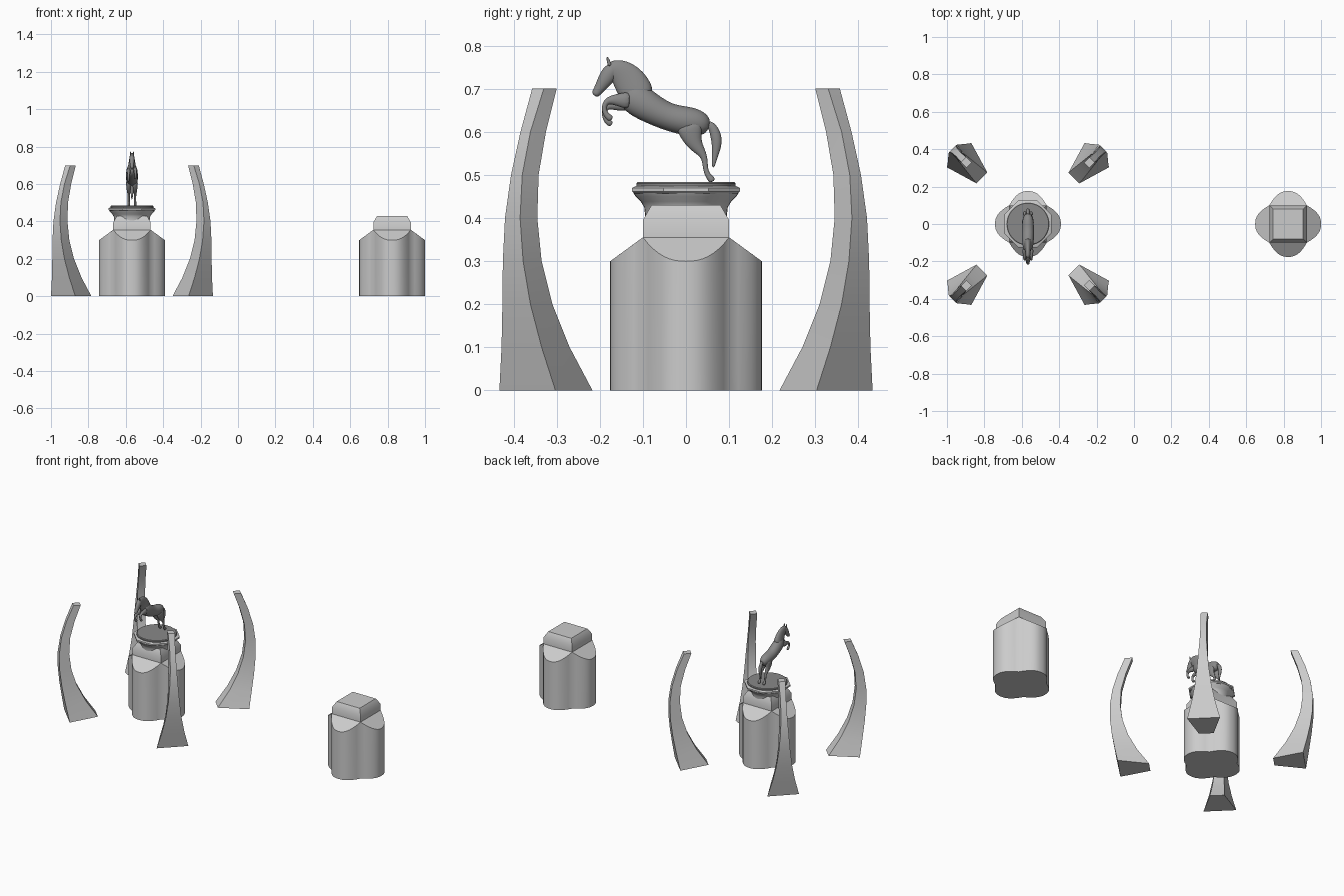
import bpy, bmesh, math
from mathutils import Vector

cube = bpy.data.objects.get("Cube")
if cube:
    bpy.data.objects.remove(cube)

STATUE_X, BARE_X = -0.567, 0.824


def material(name, value):
    m = bpy.data.materials.new(name)
    m.use_nodes = True
    m.diffuse_color = (value, value, value, 1)
    m.node_tree.nodes["Principled BSDF"].inputs["Base Color"].default_value = (value, value, value, 1)
    return m


stone = material("light stone", 0.6)
bronze = material("dark grey", 0.25)


def loft(name, rings, mat, angle=35, subdivide=0):
    """Skin a list of closed rings, cap both ends and shade it."""
    bm = bmesh.new()
    loops = [[bm.verts.new(p) for p in ring] for ring in rings]
    for a, b in zip(loops, loops[1:]):
        for i in range(len(a)):
            j = (i + 1) % len(a)
            bm.faces.new((a[i], a[j], b[j], b[i]))
    bm.faces.new(loops[0][::-1])
    bm.faces.new(loops[-1])
    bmesh.ops.recalc_face_normals(bm, faces=bm.faces)
    mesh = bpy.data.meshes.new(name)
    bm.to_mesh(mesh)
    bm.free()
    obj = bpy.data.objects.new(name, mesh)
    bpy.context.collection.objects.link(obj)
    mesh.materials.append(mat)
    if subdivide:
        obj.modifiers.new("smooth", 'SUBSURF').levels = subdivide
        obj.modifiers["smooth"].render_levels = subdivide
    bpy.ops.object.select_all(action='DESELECT')
    obj.select_set(True)
    bpy.context.view_layer.objects.active = obj
    bpy.ops.object.shade_smooth_by_angle(angle=math.radians(angle))
    return obj


def polygon(x, radius, z, sides, turn=0.0):
    return [(x + radius * math.cos(turn + math.tau * i / sides),
             radius * math.sin(turn + math.tau * i / sides), z) for i in range(sides)]


def square(x, half, z):
    return [(x + sx * half, sy * half, z) for sx, sy in ((1, 1), (-1, 1), (-1, -1), (1, -1))]


# Curved pillars: height, outer, outer corner offset, inner, inner corner offset
PILLAR = [(0, .433, .303, .217, .275), (.1, .428, .335, .270, .318), (.2, .426, .361, .310, .350),
          (.3, .425, .378, .335, .370), (.4, .420, .385, .345, .378), (.5, .406, .380, .342, .373),
          (.6, .384, .361, .325, .354), (.7, .357, .330, .300, .328)]


def pillar(name, sx, sy):
    rings = []
    for z, out, out2, inn, inn2 in PILLAR:
        corners = ((out, out2), (out2, out), (inn, inn2), (inn2, inn))
        rings.append([(STATUE_X + sx * a, sy * b, z) for a, b in corners])
    loft(name, rings, stone)


for side, sx in (("left", 1), ("right", -1)):
    for end, sy in (("front", -1), ("back", 1)):
        pillar(f"{end}_{side}_pillar", sx, sy)


# Four-lobed pedestal with sloping lobe tops and a chamfered block
def pedestal(name, x):
    plan, steps = [], 16
    for quarter in range(4):
        c, s = math.cos(quarter * math.pi / 2), math.sin(quarter * math.pi / 2)
        for i in range(steps):
            t = 2 * i / steps - 1
            u, v = 0.1 + 0.076 * (1 - abs(t) ** 2.4), 0.1 * t
            plan.append((x + u * c - v * s, u * s + v * c, u))
    base = [(px, py, 0) for px, py, u in plan]
    top = [(px, py, 0.355 - 0.73 * (u - 0.1)) for px, py, u in plan]
    inner = []
    for px, py, u in plan:
        k = 0.1 / max(abs(px - x), abs(py))
        inner.append((x + (px - x) * k, py * k, 0.3551))
    loft(name + "_body", [base, top, inner], stone)
    loft(name + "_block", [square(x, .1, .35), square(x, .1, .395), square(x, .08, .43)], stone)


pedestal("statue_pedestal", STATUE_X)
pedestal("bare_pedestal", BARE_X)

# Flared neck, eight-sided cap and round plinth disc
loft("flared_neck", [polygon(STATUE_X, r, z, 40) for r, z in
     ((.096, .36), (.094, .40), (.097, .425), (.105, .438), (.117, .450), (.122, .458))], stone)
loft("cap", [polygon(STATUE_X, r, z, 8, math.pi / 8) for r, z in
     ((.128, .456), (.135, .461), (.135, .470), (.126, .474))], stone)
loft("plinth_disc", [polygon(STATUE_X, r, z, 48) for r, z in
     ((.115, .472), (.115, .480), (.111, .484))], bronze)


# Horse parts are tubes through (y, z, radius in profile, half width)
def tube(name, points, x=0.0, sides=10):
    rings = []
    for i, (y, z, r, w) in enumerate(points):
        a, b = points[max(i - 1, 0)], points[min(i + 1, len(points) - 1)]
        d = Vector((0, b[0] - a[0], b[1] - a[1])).normalized()
        n = Vector((0, -d.z, d.y))
        rings.append([Vector((STATUE_X + x, y, z)) + n * r * math.cos(math.tau * k / sides)
                      + Vector((w * math.sin(math.tau * k / sides), 0, 0)) for k in range(sides)])
    loft(name, rings, bronze, 60, 2)


tube("horse_body", [(-.142, .697, .025, .016), (-.122, .680, .042, .030), (-.085, .656, .038, .034),
                    (-.043, .634, .033, .033), (-.005, .626, .036, .034), (.030, .620, .034, .030),
                    (.055, .612, .018, .016)])
tube("horse_neck", [(-.100, .668, .036, .026), (-.118, .697, .043, .022), (-.134, .722, .040, .017),
                    (-.153, .739, .033, .014), (-.172, .745, .024, .013), (-.184, .742, .014, .010)])
tube("horse_head", [(-.165, .752, .014, .012), (-.176, .738, .021, .015), (-.190, .717, .018, .014),
                    (-.202, .699, .012, .010), (-.209, .689, .011, .010), (-.213, .684, .006, .006)])
tube("horse_tail", [(.048, .622, .007, .006), (.062, .612, .011, .009), (.070, .590, .014, .011),
                    (.072, .568, .012, .010), (.066, .540, .007, .006), (.063, .516, .003, .003)])

# Legs and ears on both sides, the left foreleg a little higher
for side, s in (("left", 1), ("right", -1)):
    lift = 0.006 * s
    tube(f"horse_{side}_foreleg", [(-.128, .672, .024, .013), (-.155, .668 + lift, .016, .011),
         (-.182, .668 + lift, .009, .008), (-.190, .655 + lift, .007, .007),
         (-.189, .640 + lift, .006, .006), (-.182, .630 + lift, .008, .007),
         (-.172, .622 + lift, .008, .007)], s * .018)
    tube(f"horse_{side}_hindleg", [(.005, .622, .034, .016), (.012, .594, .028, .015),
         (.020, .570, .018, .012), (.038, .550, .010, .008), (.044, .535, .007, .006),
         (.045, .512, .006, .006), (.052, .497, .007, .007), (.059, .490, .009, .008),
         (.061, .484, .007, .007)], s * .017)
    tube(f"horse_{side}_ear", [(-.176, .752, .005, .004), (-.180, .764, .005, .004),
         (-.183, .774, .002, .002)], s * .008, 6)
